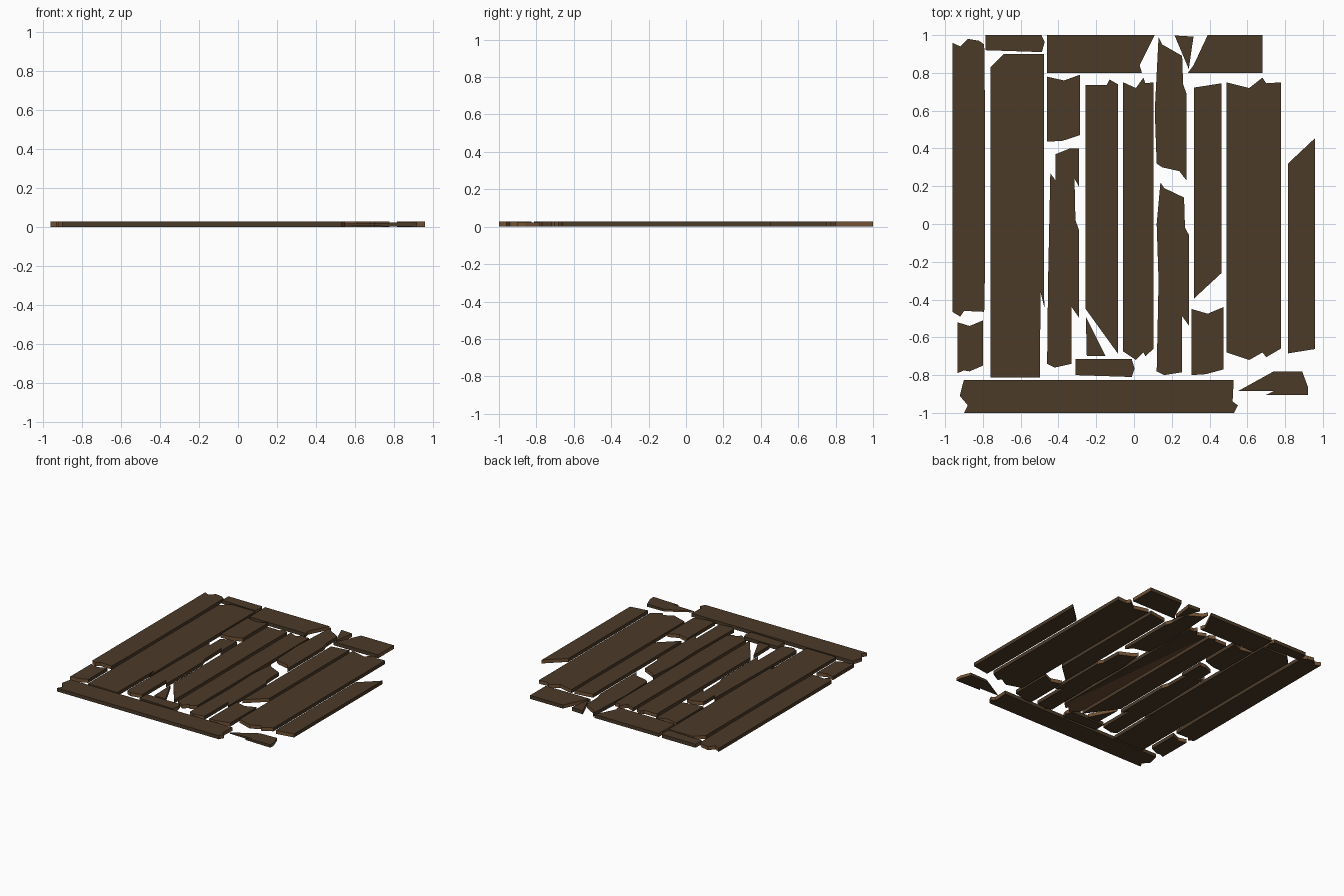
import bpy, bmesh
from mathutils import Vector

if "Cube" in bpy.data.objects:
    bpy.data.objects.remove(bpy.data.objects["Cube"])

def material(name, rgb):
    m = bpy.data.materials.new(name)
    m.diffuse_color = (*rgb, 1)
    m.use_nodes = True
    m.node_tree.nodes["Principled BSDF"].inputs["Base Color"].default_value = m.diffuse_color
    return m

OLD_WOOD = material("weathered_wood", (0.072, 0.043, 0.0215))
RAW_WOOD = material("broken_wood", (0.165, 0.083, 0.036))
TOP = 0.028

def plank(name, outline, grain='Y', heights=None, split=None):
    """Extrude an outline; faces cut across the grain show raw wood."""
    bm = bmesh.new()
    heights = heights or (lambda x: (0.0, TOP))
    low = [bm.verts.new((x, y, heights(x)[0])) for x, y in outline]
    high = [bm.verts.new((x, y, heights(x)[1])) for x, y in outline]
    n = len(outline)
    bm.faces.new(high)
    bm.faces.new(low[::-1])
    for i in range(n):
        j = (i + 1) % n
        bm.faces.new((low[i], low[j], high[j], high[i]))
    bmesh.ops.recalc_face_normals(bm, faces=bm.faces)
    bm.normal_update()
    axis = Vector((0, 1, 0)) if grain == 'Y' else Vector((1, 0, 0))
    for f in bm.faces:
        f.material_index = 1 if abs(f.normal.dot(axis)) > 0.3 else 0
    # split the concave caps into clean triangles
    bmesh.ops.triangulate(bm, faces=[f for f in bm.faces if len(f.verts) > 4])
    if split:
        # underside torn away along a diagonal: raw wood on one side of it
        co, no = Vector(split[0]), Vector(split[1])
        bmesh.ops.bisect_plane(bm, geom=bm.verts[:] + bm.edges[:] + bm.faces[:],
                               plane_co=co, plane_no=no)
        bm.normal_update()
        for f in bm.faces:
            if f.normal.z < -0.5 and (f.calc_center_median() - co).dot(no) < 0:
                f.material_index = 1
    me = bpy.data.meshes.new(name)
    bm.to_mesh(me)
    bm.free()
    me.materials.append(OLD_WOOD)
    me.materials.append(RAW_WOOD)
    bpy.context.collection.objects.link(bpy.data.objects.new(name, me))

# left side boards
plank("left_board", [(-.962, .96), (-.92, .94), (-.88, .98), (-.82, .97), (-.793, .95),
                     (-.788, .53), (-.788, -.2), (-.793, -.465), (-.9, -.46), (-.92, -.49), (-.962, -.465)])
plank("left_board_stub", [(-.935, -.52), (-.87, -.54), (-.80, -.51), (-.80, -.75), (-.87, -.78),
                          (-.90, -.775), (-.935, -.79)])
plank("wide_left_board", [(-.76, .83), (-.69, .90), (-.476, .90), (-.476, -.22), (-.475, -.44),
                          (-.495, -.36), (-.498, -.812), (-.76, -.812)])

# top cross boards
plank("top_rail_stub", [(-.785, 1), (-.49, 1), (-.473, .965), (-.487, .91), (-.785, .92)], 'X')
plank("top_rail_left", [(-.46, 1), (.11, 1), (.03, .84), (.042, .80), (-.46, .80)], 'X')
plank("top_rail_shard", [(.215, .998), (.315, .992), (.29, .82)], 'X')
plank("top_rail_right", [(.39, 1), (.68, 1), (.68, .80), (.285, .80), (.315, .84)], 'X')

# broken middle boards
plank("upper_stub", [(-.46, .78), (-.37, .76), (-.287, .79), (-.287, .47), (-.38, .44), (-.46, .436)])
plank("split_board", [(-.415, .37), (-.34, .40), (-.29, .40), (-.29, .195), (-.315, .24), (-.31, .02),
                      (-.292, -.03), (-.292, -.495), (-.33, -.44), (-.33, -.74), (-.42, -.76),
                      (-.46, -.74), (-.455, -.3), (-.443, .27), (-.415, .23)])
plank("diagonal_break_board", [(-.256, .735), (-.145, .735), (-.13, .765), (-.086, .74), (-.086, -.685),
                               (-.256, -.45)])
plank("triangle_shard", [(-.255, -.49), (-.15, -.70), (-.25, -.70)])
plank("lower_cross_stub", [(-.31, -.715), (-.012, -.715), (.003, -.765), (-.012, -.81), (-.31, -.80)], 'X')
plank("centre_board", [(-.057, .75), (.01, .72), (.05, .775), (.06, .745), (.104, .75), (.104, -.66),
                       (.06, -.70), (.05, -.68), (.01, -.72), (-.057, -.675)],
      split=((-.057, .73, 0), (1.4, .16, 0)))
plank("notched_upper_board", [(.13, .99), (.15, .95), (.255, .89), (.26, .74), (.278, .69), (.278, .23),
                              (.24, .28), (.15, .30), (.12, .32), (.11, .60)])
plank("notched_lower_board", [(.14, .22), (.16, .19), (.265, .14), (.27, -.02), (.292, -.06), (.292, -.54),
                              (.253, -.485), (.253, -.785), (.16, -.80), (.12, -.78), (.13, -.3), (.12, 0)])

# right side boards
plank("slanted_board", [(.317, .722), (.463, .745), (.463, -.26), (.317, -.395)])
plank("lower_stub", [(.305, -.45), (.39, -.475), (.473, -.44), (.473, -.77), (.38, -.795), (.305, -.80)])
plank("wide_right_board", [(.49, .75), (.61, .72), (.68, .775), (.70, .745), (.777, .75), (.777, -.66),
                           (.70, -.705), (.68, -.68), (.61, -.72), (.49, -.68)])
plank("right_board", [(.815, .32), (.959, .455), (.959, -.662), (.815, -.685)])

# bottom rail and loose tapering splinter
plank("bottom_rail", [(-.90, -.825), (.528, -.825), (.522, -.94), (.55, -.96), (.53, -1), (-.90, -1),
                      (-.88, -.96), (-.922, -.91), (-.91, -.86)], 'X')
plank("splinter", [(.55, -.885), (.74, -.78), (.89, -.78), (.92, -.86), (.92, -.904), (.70, -.904),
                   (.74, -.885)], 'X',
      lambda x: (.006 * (.92 - x) / .37, .024 - .008 * (.92 - x) / .37))
